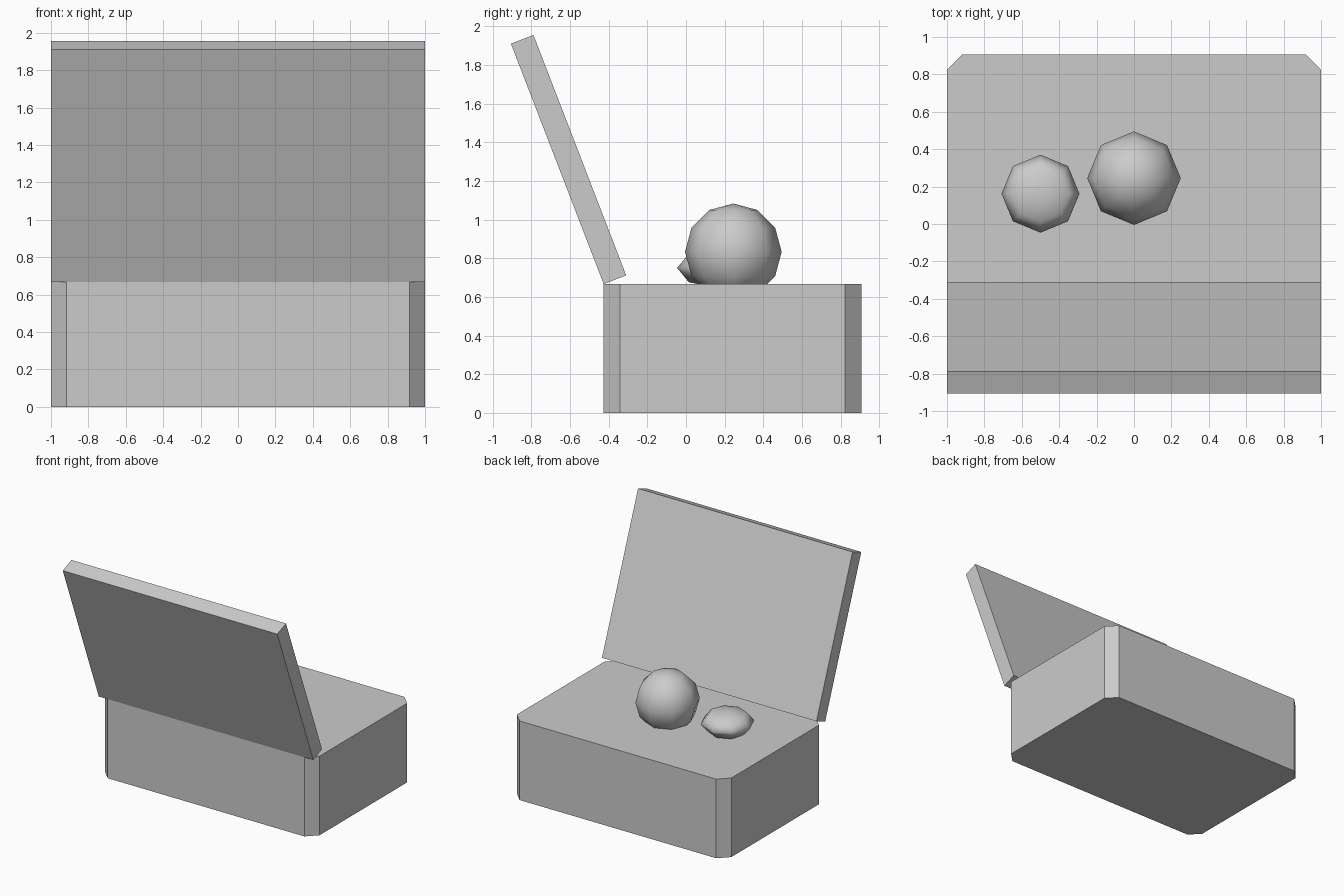
import bpy
import bmesh
from math import sin, cos, radians
from mathutils import Vector

default = bpy.data.objects.get("Cube")
if default:
    bpy.data.objects.remove(default, do_unlink=True)

U = 1 / 12            # design unit
FRONT = -0.426        # y of the body's front face
DEPTH = 16 * U
TOP = 8 * U
TILT = radians(21.1)  # how far the open lid leans forward

grey = bpy.data.materials.new("light grey")
grey.use_nodes = True
colour = (0.6, 0.6, 0.6, 1)
grey.diffuse_color = colour
grey.node_tree.nodes["Principled BSDF"].inputs["Base Color"].default_value = colour


def prism(name, profile, offset):
    """Extrude a closed profile along offset."""
    bm = bmesh.new()
    face = bm.faces.new([bm.verts.new(p) for p in profile])
    side = bmesh.ops.extrude_face_region(bm, geom=[face])
    moved = [g for g in side["geom"] if isinstance(g, bmesh.types.BMVert)]
    bmesh.ops.translate(bm, verts=moved, vec=offset)
    # keep the starting cap so that the solid is closed
    if not face.is_valid or len(bm.faces) < len(profile) + 2:
        bmesh.ops.holes_fill(bm, edges=bm.edges[:], sides=0)
    bmesh.ops.recalc_face_normals(bm, faces=bm.faces[:])
    mesh = bpy.data.meshes.new(name)
    bm.to_mesh(mesh)
    bm.free()
    obj = bpy.data.objects.new(name, mesh)
    bpy.context.collection.objects.link(obj)
    mesh.materials.append(grey)
    return obj


def ball(name, location, radius, squash, rings):
    """Smooth low-poly ball."""
    bpy.ops.mesh.primitive_uv_sphere_add(segments=8, ring_count=rings,
                                         radius=radius, location=location)
    obj = bpy.context.object
    obj.name = name
    obj.scale.z = squash
    bpy.ops.object.shade_smooth()
    obj.data.materials.append(grey)


# Body: block with chamfered vertical corners
back, c = FRONT + DEPTH, U
prism("body", [(-1 + c, FRONT, 0), (1 - c, FRONT, 0), (1, FRONT + c, 0), (1, back - c, 0),
               (1 - c, back, 0), (-1 + c, back, 0), (-1, back - c, 0), (-1, FRONT + c, 0)],
      (0, 0, TOP))

# Lid: slab standing open on the front edge of the body
hinge = Vector((-1, FRONT, TOP))
along = Vector((0, -sin(TILT), cos(TILT))) * DEPTH
through = Vector((0, cos(TILT), sin(TILT))) * 1.5 * U
prism("lid", [hinge, hinge + through, hinge + through + along, hinge + along], (2, 0, 0))

# Large ball and flattened ball sunk into the top
ball("large_ball", (0, 0.245, TOP + 2 * U), 3 * U, 1, 6)
ball("flattened_ball", (-0.5, 0.162, TOP + U), 2.5 * U, 0.5, 4)
